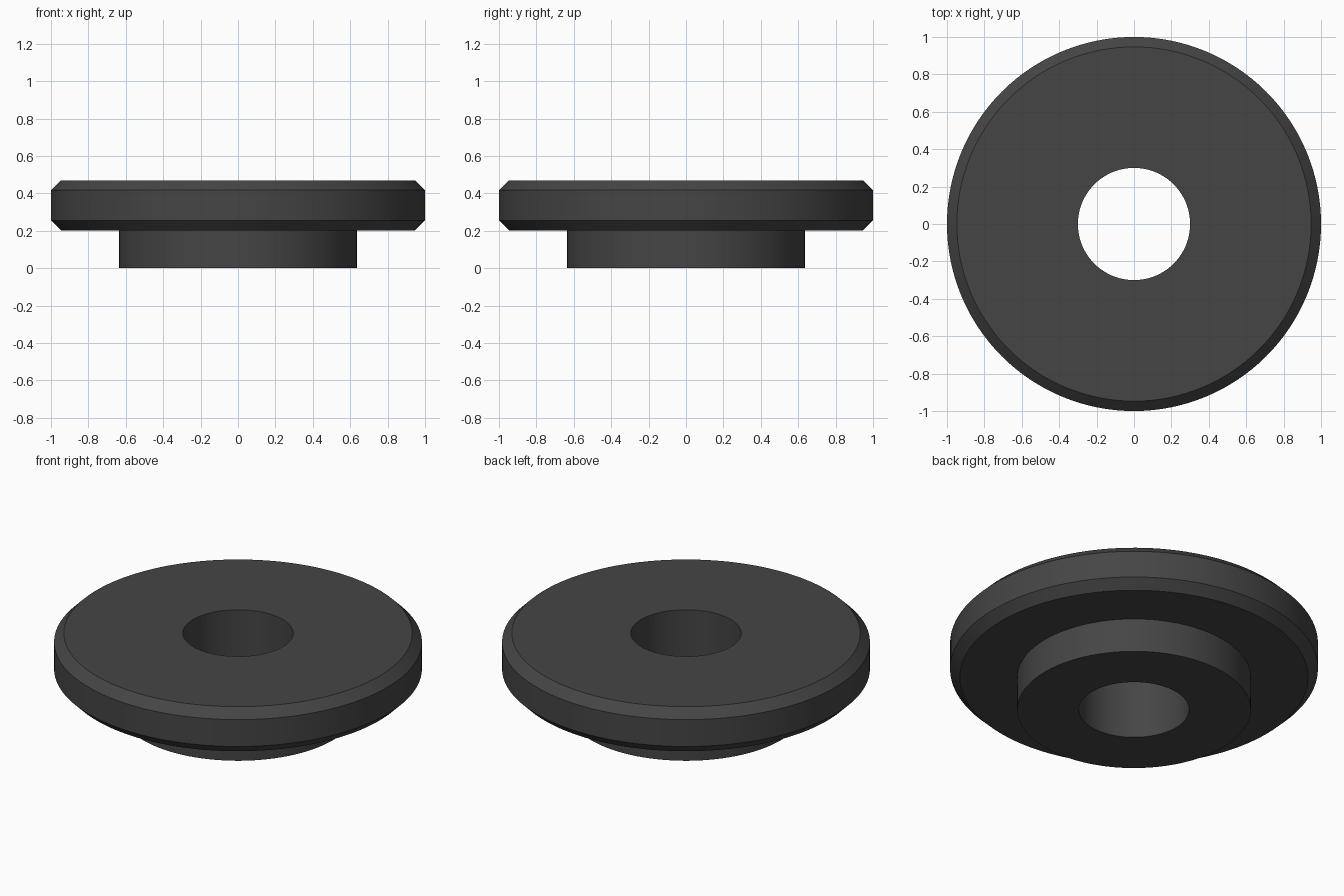
import bpy, bmesh, math

if "Cube" in bpy.data.objects:
    bpy.data.objects.remove(bpy.data.objects["Cube"])

SEGMENTS = 128

# Closed cross-section (radius, height): bore, hub, chamfered flange
profile = [
    (0.30, 0.0), (0.635, 0.0), (0.635, 0.203),
    (0.947, 0.203), (1.0, 0.256), (1.0, 0.417), (0.947, 0.47),
    (0.30, 0.47),
]

# Dark rubber material
rubber = bpy.data.materials.new("dark grey")
rubber.diffuse_color = (0.06, 0.06, 0.06, 1.0)
rubber.use_nodes = True
rubber.node_tree.nodes["Principled BSDF"].inputs["Base Color"].default_value = rubber.diffuse_color

# Revolve the cross-section into a flanged bushing
bm = bmesh.new()
rings = []
for r, z in profile:
    rings.append([bm.verts.new((r * math.cos(2 * math.pi * i / SEGMENTS),
                                r * math.sin(2 * math.pi * i / SEGMENTS), z))
                  for i in range(SEGMENTS)])
for k, ring in enumerate(rings):
    after = rings[(k + 1) % len(rings)]
    for i in range(SEGMENTS):
        j = (i + 1) % SEGMENTS
        bm.faces.new((ring[i], ring[j], after[j], after[i]))
bmesh.ops.recalc_face_normals(bm, faces=bm.faces)

mesh = bpy.data.meshes.new("flanged_bushing")
bm.to_mesh(mesh)
bm.free()
mesh.materials.append(rubber)
bushing = bpy.data.objects.new("flanged_bushing", mesh)
bpy.context.collection.objects.link(bushing)

# Smooth round walls, crisp rims
bpy.context.view_layer.objects.active = bushing
bushing.select_set(True)
bpy.ops.object.shade_smooth_by_angle(angle=math.radians(30))
